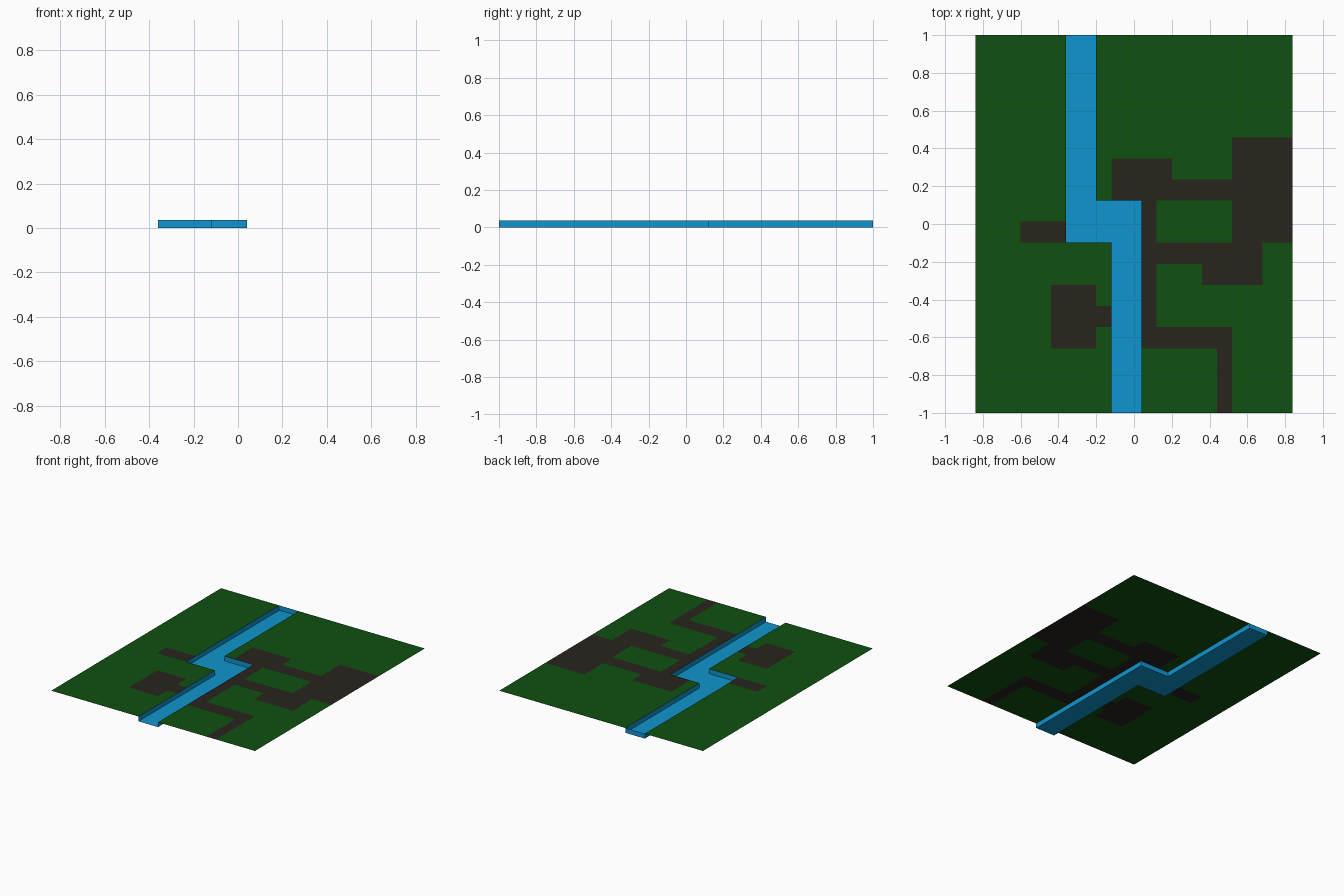
import bpy, bmesh

if "Cube" in bpy.data.objects:
    bpy.data.objects.remove(bpy.data.objects["Cube"])

TOP = 0.036   # ground level; the river bed lies at z = 0

# Rectangles (x0, x1, y0, y1) on the map
RIVER = [(-.36, -.20, -.099, 1), (-.20, .04, -.099, .124), (-.12, .04, -1, -.099)]
DIRT = [
    (-.12, .20, .124, .347), (.20, .52, .124, .236),     # upper yard and road
    (.52, .84, -.099, .459),                             # large east yard
    (.04, .12, -.658, .124),                             # riverside road
    (.12, .36, -.211, -.099), (.36, .68, -.323, -.099),  # middle road and yard
    (.12, .52, -.658, -.546), (.44, .52, -1, -.658),     # south road
    (-.60, -.36, -.099, .013),                           # west path
    (-.44, -.20, -.658, -.323), (-.20, -.12, -.546, -.434),  # west yard
]
RECTS = RIVER + DIRT + [(-.84, .84, -1, 1)]
XS = sorted({v for r in RECTS for v in r[:2]})
YS = sorted({v for r in RECTS for v in r[2:]})


def inside(rects, x, y):
    return any(a < x < b and c < y < d for a, b, c, d in rects)


def kind(i, j):
    """Surface type of one map cell, None outside the map."""
    if not (0 <= i < len(XS) - 1 and 0 <= j < len(YS) - 1):
        return None
    x, y = (XS[i] + XS[i + 1]) / 2, (YS[j] + YS[j + 1]) / 2
    if inside(RIVER, x, y):
        return "river"
    return "dirt" if inside(DIRT, x, y) else "grass"


def build(name, part, color, z):
    bm = bmesh.new()

    def quad(pts):
        bm.faces.new([bm.verts.new(p) for p in pts])

    for i in range(len(XS) - 1):
        for j in range(len(YS) - 1):
            if kind(i, j) != part:
                continue
            c = [(XS[i], YS[j]), (XS[i + 1], YS[j]),
                 (XS[i + 1], YS[j + 1]), (XS[i], YS[j + 1])]
            quad([(x, y, z) for x, y in c])
            if part != "river":
                continue
            # Channel banks wherever the river meets something else; front mouth is open
            for k, (di, dj) in enumerate([(0, -1), (1, 0), (0, 1), (-1, 0)]):
                if kind(i + di, j + dj) == "river" or (j == 0 and dj == -1):
                    continue
                p, q = c[k], c[(k + 1) % 4]
                quad([(*q, 0), (*p, 0), (*p, TOP), (*q, TOP)])
    bmesh.ops.remove_doubles(bm, verts=bm.verts, dist=1e-5)
    mesh = bpy.data.meshes.new(name)
    bm.to_mesh(mesh)
    bm.free()
    mat = bpy.data.materials.new(name)
    mat.diffuse_color = (*color, 1)
    mat.use_nodes = True
    mat.node_tree.nodes["Principled BSDF"].inputs["Base Color"].default_value = mat.diffuse_color
    mesh.materials.append(mat)
    bpy.context.collection.objects.link(bpy.data.objects.new(name, mesh))


build("grass_ground", "grass", (.005, .08, .005), TOP)
build("dirt_roads", "dirt", (.022, .017, .012), TOP)
build("river_channel", "river", (.005, .30, .62), 0)
